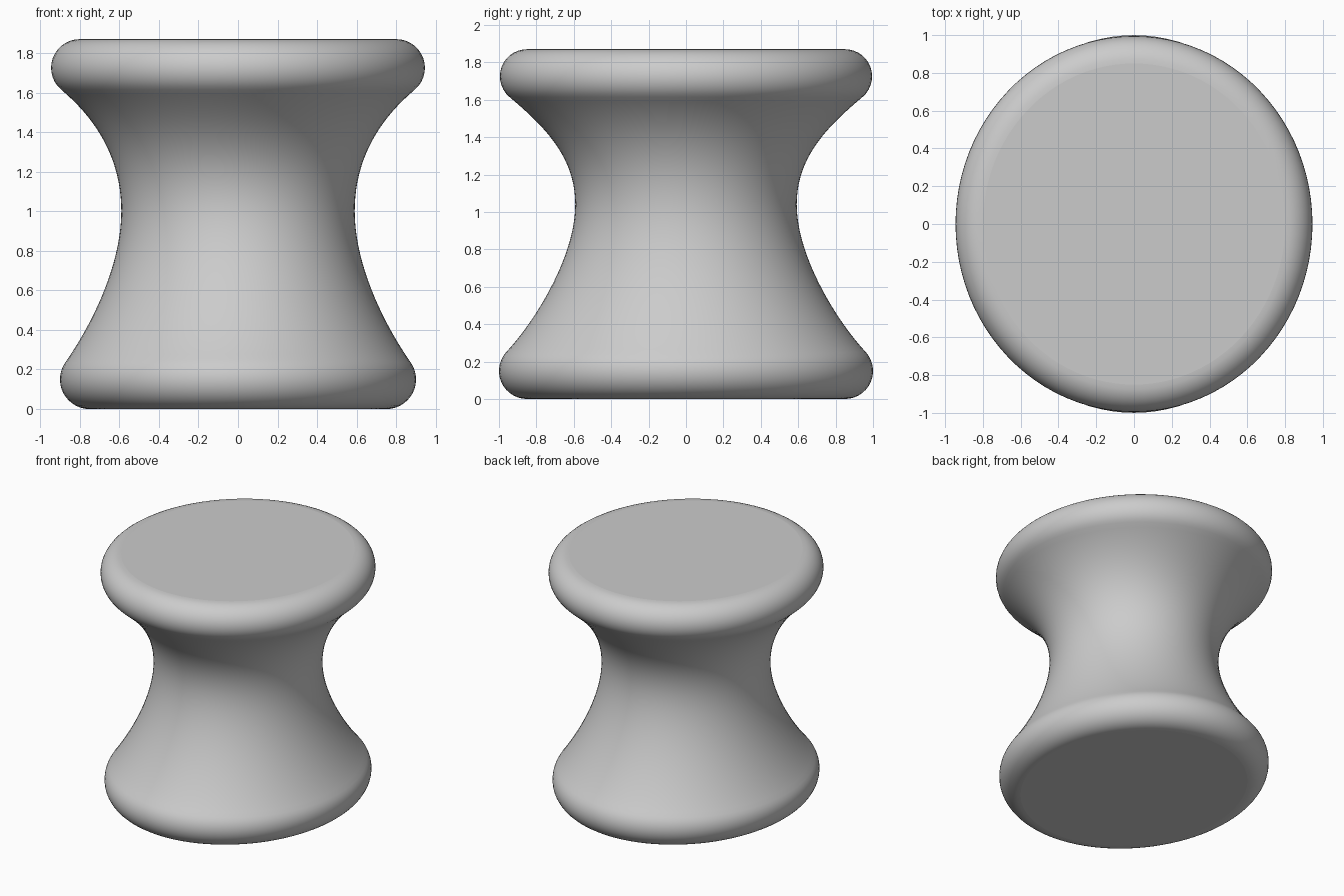
import bpy
import bmesh
from math import cos, sin, pi, radians
from mathutils import Vector
from mathutils.geometry import interpolate_bezier

cube = bpy.data.objects.get("Cube")
if cube:
    bpy.data.objects.remove(cube, do_unlink=True)

SEGMENTS = 96


def arc(centre, radius, start, end, steps=14):
    """Rounded rim as (half width, height) points."""
    angles = [radians(start + (end - start) * i / steps) for i in range(steps + 1)]
    return [Vector((centre[0] + radius * cos(a), centre[1] + radius * sin(a), 0)) for a in angles]


def profile(foot, top, waist, foot_angle):
    """Half outline from the base up: foot rim, pinched waist, top rim."""
    foot_rim = arc((foot, 0.15), 0.15, -90, foot_angle)
    top_rim = arc((top, 1.725), 0.145, -50, 90)
    middle = Vector((waist[0], waist[1], 0))
    a = radians(foot_angle)
    foot_handle = foot_rim[-1] + 0.22 * Vector((-sin(a), cos(a), 0))
    a = radians(-50)
    top_handle = top_rim[0] + 0.25 * Vector((sin(a), -cos(a), 0))
    lower = interpolate_bezier(foot_rim[-1], foot_handle, middle - Vector((0, 0.28, 0)), middle, 20)
    upper = interpolate_bezier(middle, middle + Vector((0, 0.25, 0)), top_handle, top_rim[0], 20)
    return foot_rim + lower[1:] + upper[1:] + top_rim[1:]


# Oval cross-section: separate outlines for width and depth
width = profile(0.75, 0.80, (0.59, 1.0), 35)
depth = profile(0.85, 0.85, (0.592, 1.04), 43)

bm = bmesh.new()
rings = []
for w, d in zip(width, depth):
    ring = []
    for i in range(SEGMENTS):
        c, s = cos(2 * pi * i / SEGMENTS), sin(2 * pi * i / SEGMENTS)
        ring.append(bm.verts.new((w.x * c, d.x * s, w.y * c * c + d.y * s * s)))
    rings.append(ring)

# Smooth side wall
for low, high in zip(rings, rings[1:]):
    for i in range(SEGMENTS):
        j = (i + 1) % SEGMENTS
        bm.faces.new((low[i], low[j], high[j], high[i])).smooth = True

# Flat seat and underside
bm.faces.new(rings[-1])
bm.faces.new(rings[0][::-1])

mesh = bpy.data.meshes.new("stool_body")
bm.to_mesh(mesh)
bm.free()
stool = bpy.data.objects.new("stool_body", mesh)
bpy.context.collection.objects.link(stool)

grey = bpy.data.materials.new("light_grey")
grey.use_nodes = True
colour = (0.6, 0.6, 0.6, 1)
grey.diffuse_color = colour
grey.node_tree.nodes["Principled BSDF"].inputs["Base Color"].default_value = colour
mesh.materials.append(grey)
